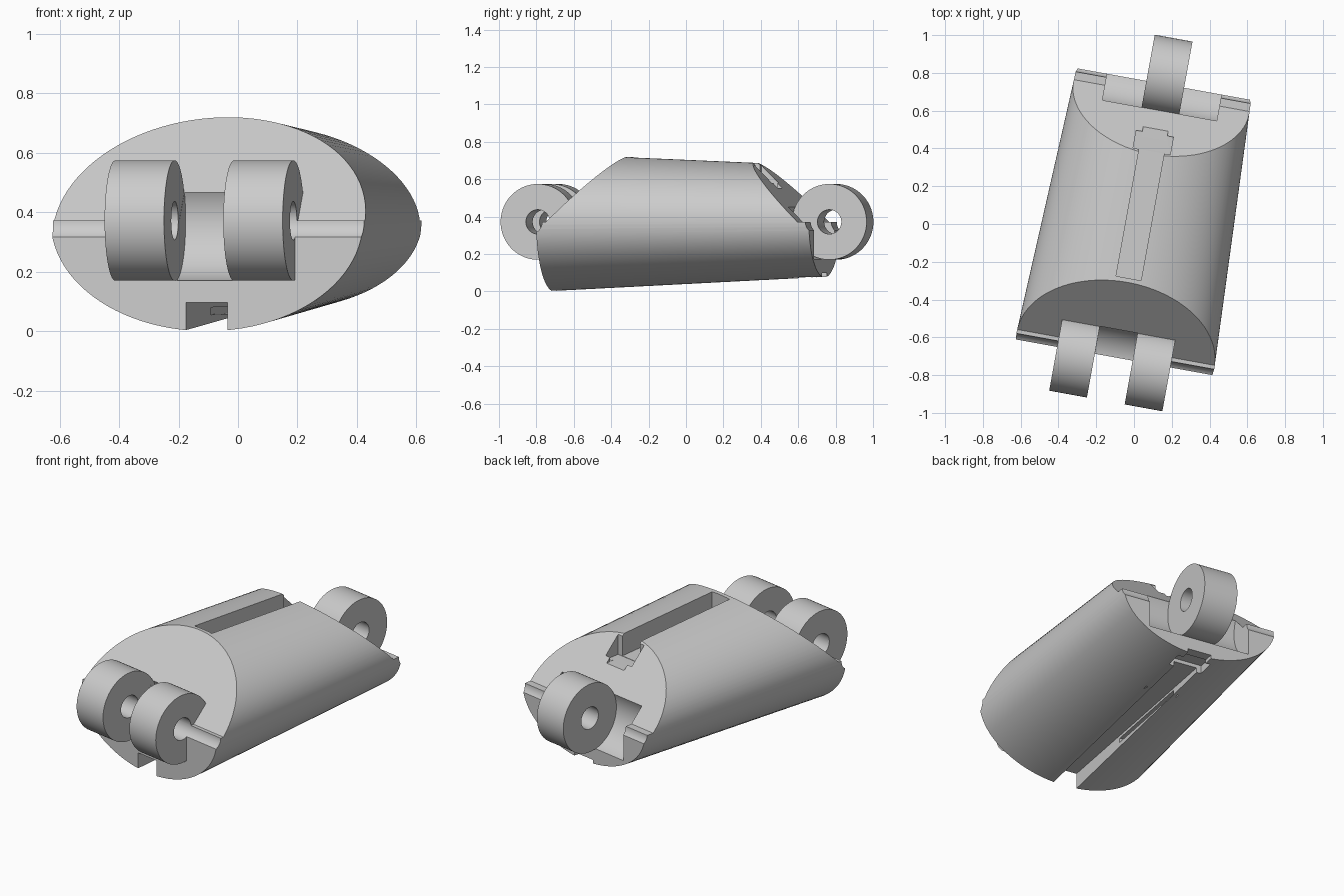
import bpy, bmesh, math
from mathutils import Matrix, Vector

cube = bpy.data.objects.get("Cube")
if cube:
    bpy.data.objects.remove(cube, do_unlink=True)

MID = 0.023                 # sideways centre of the part
AXLE = 0.372                # axle height
FRONT, BACK = -0.746, 0.803  # axle positions
TURN = Matrix.Rotation(math.radians(-10.3), 4, 'Z')

grey = bpy.data.materials.new("light_grey")
grey.use_nodes = True
COLOUR = (0.6, 0.6, 0.6, 1)
grey.diffuse_color = COLOUR
grey.node_tree.nodes["Principled BSDF"].inputs["Base Color"].default_value = COLOUR


def make(name, bm):
    bmesh.ops.recalc_face_normals(bm, faces=bm.faces)
    mesh = bpy.data.meshes.new(name)
    bm.to_mesh(mesh)
    bm.free()
    obj = bpy.data.objects.new(name, mesh)
    bpy.context.collection.objects.link(obj)
    mesh.materials.append(grey)
    return obj


def loft(name, rings):
    """Closed solid through rings of equal point count."""
    bm = bmesh.new()
    rows = [[bm.verts.new(p) for p in ring] for ring in rings]
    n = len(rows[0])
    for a, b in zip(rows, rows[1:]):
        for i in range(n):
            j = (i + 1) % n
            bm.faces.new((a[i], a[j], b[j], b[i]))
    bm.faces.new(rows[0])
    bm.faces.new(rows[-1])
    return make(name, bm)


def side_prism(name, profile, x0, x1):
    return loft(name, [[(x, y, z) for y, z in profile] for x in (x0, x1)])


def circle(y, r, n=72):
    return [(y + r * math.cos(2 * math.pi * i / n),
             AXLE + r * math.sin(2 * math.pi * i / n)) for i in range(n)]


def box_profile(y0, y1, a0, b0, a1, b1):
    """Bottom and top height at the front, then at the back."""
    return [(y0, a0), (y1, a1), (y1, b1), (y0, b0)]


def boolean(obj, tool, operation):
    mod = obj.modifiers.new(operation, 'BOOLEAN')
    mod.operation, mod.solver, mod.object = operation, 'EXACT', tool
    bpy.context.view_layer.objects.active = obj
    bpy.ops.object.modifier_apply(modifier=mod.name)
    bpy.data.objects.remove(tool, do_unlink=True)


def finish(obj):
    obj.data.transform(TURN)
    bpy.ops.object.select_all(action='DESELECT')
    obj.select_set(True)
    bpy.context.view_layer.objects.active = obj
    bpy.ops.object.shade_smooth_by_angle(angle=math.radians(30))


# Tapered elliptical barrel
def ellipse(y, rx, z0, z1, n=96):
    return [(MID + rx * math.cos(2 * math.pi * (i + 0.5) / n), y,
             (z0 + z1) / 2 + (z1 - z0) / 2 * math.sin(2 * math.pi * (i + 0.5) / n))
            for i in range(n)]


body = loft("segment_body", [ellipse(-0.713, 0.534, 0.0, 0.737),
                             ellipse(0.757, 0.47, 0.075, 0.674)])

# Slanted upper ends with small ledges at axle height
front_wedge = [(-0.9, AXLE), (-0.66, AXLE), (-0.31, 0.72), (-0.21, 0.82), (-0.9, 0.82)]
back_wedge = [(0.9, AXLE), (0.695, AXLE), (0.38, 0.69), (0.25, 0.822), (0.9, 0.822)]
for wedge in (front_wedge, back_wedge):
    boolean(body, side_prism("wedge_cutter", wedge, -1, 1), 'DIFFERENCE')

# Knuckle clearances and axle bores
cuts = [
    (circle(FRONT, 0.2045), MID - 0.1035, MID + 0.1005),
    (circle(BACK, 0.2045), MID - 0.305, MID + 0.31),
    (circle(FRONT, 0.065), -1, 1),
    (circle(BACK, 0.065), -1, 1),
    # Upper channel and its cross slot
    (box_profile(-0.288, 0.9, 0.58, 0.9, 0.54, 0.9), MID - 0.067, MID + 0.067),
    (box_profile(0.395, 0.49, 0.555, 0.9, 0.555, 0.9), MID - 0.1, MID + 0.1),
    # Lower channel, undercut and rear pocket
    (box_profile(-0.9, 0.9, -0.1, 0.095, -0.1, 0.1), MID - 0.071, MID + 0.071),
    (box_profile(-0.24, 0.35, 0.055, 0.08, 0.06, 0.085), MID - 0.1, MID + 0.1),
    (box_profile(0.6, 0.7, -0.1, 0.12, -0.1, 0.12), MID - 0.1, MID + 0.1),
]
for profile, x0, x1 in cuts:
    boolean(body, side_prism("cutter", profile, x0, x1), 'DIFFERENCE')
finish(body)

# Bored hinge knuckles
for name, y, x0 in (("front_right_knuckle", FRONT, -0.284),
                    ("front_left_knuckle", FRONT, 0.122),
                    ("back_knuckle", BACK, -0.071)):
    knuckle = side_prism(name, circle(y, 0.2025), x0, x0 + 0.203)
    boolean(knuckle, side_prism("bore_cutter", circle(y, 0.065), -1, 1), 'DIFFERENCE')
    finish(knuckle)
